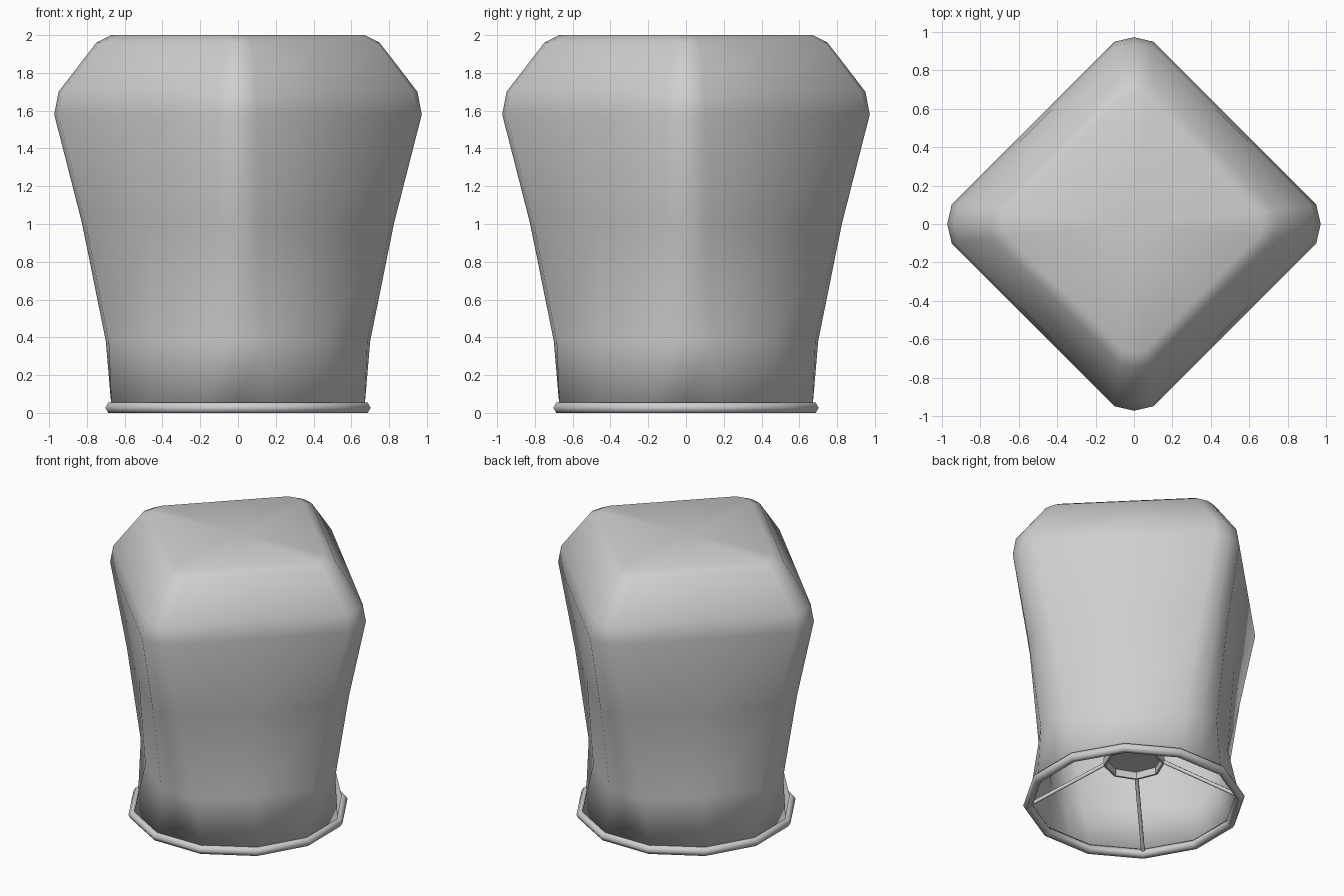
import bpy, bmesh, math
from mathutils import Vector, Matrix

if "Cube" in bpy.data.objects:
    bpy.data.objects.remove(bpy.data.objects["Cube"])

grey = bpy.data.materials.new("light grey")
grey.diffuse_color = (0.62, 0.62, 0.62, 1)
grey.use_nodes = True
grey.node_tree.nodes["Principled BSDF"].inputs["Base Color"].default_value = grey.diffuse_color


def make_object(name, bm, smooth_angle):
    bmesh.ops.recalc_face_normals(bm, faces=bm.faces)
    mesh = bpy.data.meshes.new(name)
    bm.to_mesh(mesh)
    bm.free()
    mesh.materials.append(grey)
    ob = bpy.data.objects.new(name, mesh)
    bpy.context.collection.objects.link(ob)
    bpy.context.view_layer.objects.active = ob
    ob.select_set(True)
    bpy.ops.object.shade_smooth_by_angle(angle=math.radians(smooth_angle))
    ob.select_set(False)
    return ob


def bridge(bm, rows, closed=False):
    n = len(rows[0])
    pairs = list(zip(rows, rows[1:])) + ([(rows[-1], rows[0])] if closed else [])
    for a, b in pairs:
        for i in range(n):
            j = (i + 1) % n
            bm.faces.new((a[i], a[j], b[j], b[i]))


# Shade: twelve-sided at the foot, changing to a rounded square above.
# Each level: height, corner tip, corner side x, corner side y, mid-side
levels = [
    (0.03, 0.67, 0.67, 0.18, 0.49),
    (0.38, 0.70, 0.685, 0.13, 0.435),
    (1.00, 0.825, 0.805, 0.115, 0.465),
    (1.58, 0.973, 0.95, 0.10, 0.525),
    (1.70, 0.95, 0.928, 0.095, 0.512),
    (1.96, 0.75, 0.73, 0.075, 0.403),
    (2.00, 0.67, 0.655, 0.06, 0.358),
]
bm = bmesh.new()
rows = []
for z, tip, sx, sy, mid in levels:
    row = []
    for k in range(4):
        turn = Matrix.Rotation(k * math.pi / 2, 3, 'Z')
        for x, y in ((sx, -sy), (tip, 0), (sx, sy), (mid, mid)):
            row.append(bm.verts.new(turn @ Vector((x, y, z))))
    rows.append(row)
bridge(bm, rows)
centre = bm.verts.new((0, 0, 2.0))
top = rows[-1]
for i in range(16):
    bm.faces.new((top[i], top[(i + 1) % 16], centre))
shade = make_object("shade", bm, 80)
wall = shade.modifiers.new("wall", 'SOLIDIFY')
wall.thickness = 0.006
wall.offset = -1

# Rim ring: twelve straight lengths with a six-sided section
bm = bmesh.new()
rows = []
for s in range(6):
    t = s * math.pi / 3
    r = (0.672 + 0.03 * math.cos(t)) / math.cos(math.pi / 12)
    z = 0.027 + 0.031 * math.sin(t)
    rows.append([bm.verts.new((r * math.cos(a), r * math.sin(a), max(z, 0)))
                 for a in (math.radians(15 + 30 * i) for i in range(12))])
bridge(bm, rows, closed=True)
make_object("rim_ring", bm, 65)

# Hub: shallow eight-sided cup, open below
bm = bmesh.new()
rows = []
for r, z in ((0.185, 0.35), (0.185, 0.30), (0.20, 0.30), (0.20, 0.36)):
    rows.append([bm.verts.new((r * math.cos(i * math.pi / 4),
                               r * math.sin(i * math.pi / 4), z)) for i in range(8)])
bridge(bm, rows)
bm.faces.new(rows[0])
bm.faces.new(rows[-1])
make_object("hub", bm, 30)

# Spokes from the rim up to the hub
for k in range(4):
    a = math.radians(45 + 90 * k)
    out = Vector((math.cos(a), math.sin(a), 0))
    p, q = out * 0.69 + Vector((0, 0, 0.03)), out * 0.19 + Vector((0, 0, 0.315))
    d = q - p
    bm = bmesh.new()
    bmesh.ops.create_cone(bm, cap_ends=True, segments=6, radius1=0.014,
                          radius2=0.014, depth=d.length)
    place = Matrix.Translation((p + q) / 2) @ d.to_track_quat('Z', 'Y').to_matrix().to_4x4()
    bm.transform(place)
    make_object("spoke_%d" % (k + 1), bm, 65)
